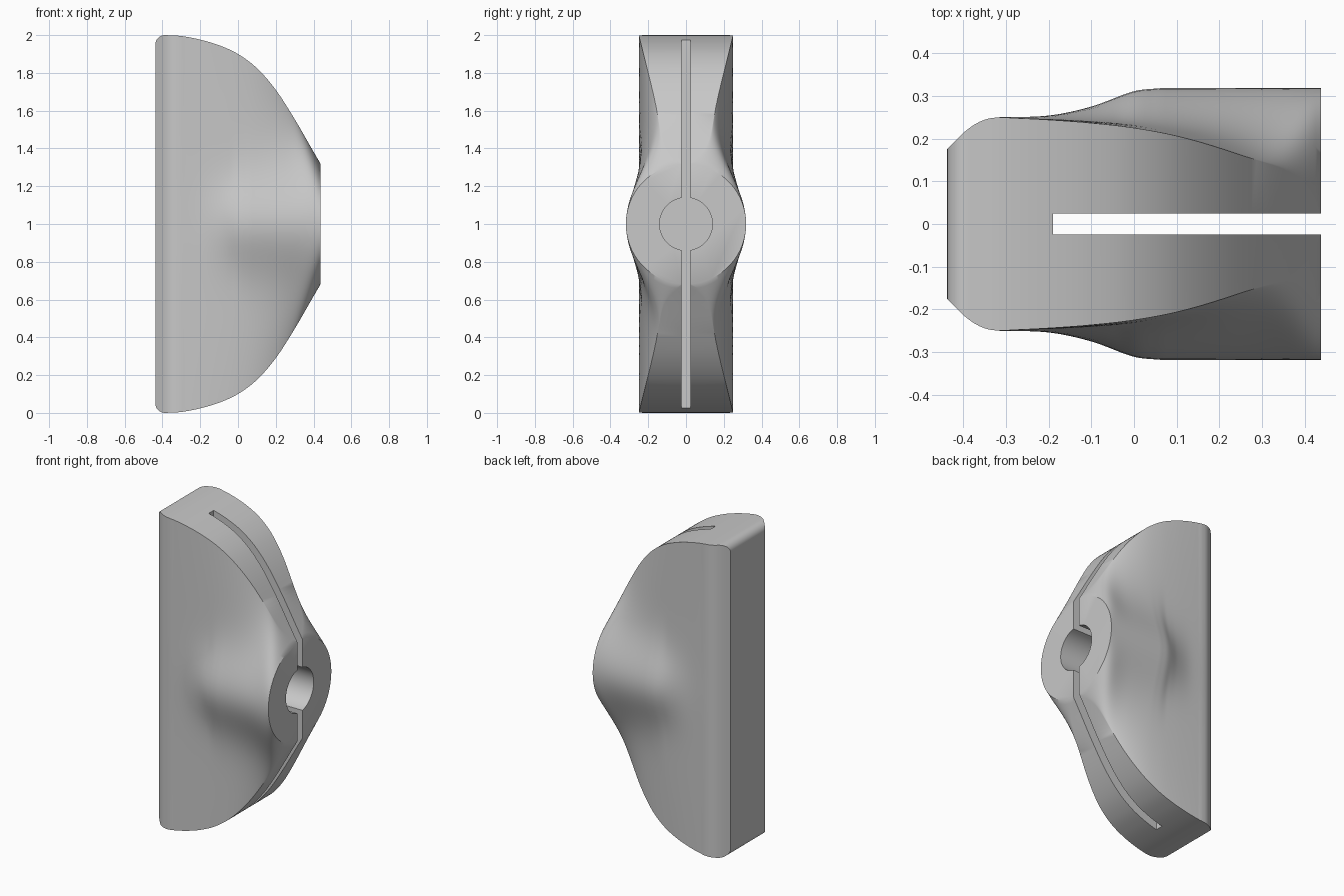
import bpy, bmesh, math

if "Cube" in bpy.data.objects:
    bpy.data.objects.remove(bpy.data.objects["Cube"])

X0, X1, R = -0.4375, 0.4375, 0.318   # back plane, front plane, hub radius


def curve(pts, x):
    """Smooth interpolation through (x, value) points."""
    if x <= pts[0][0]:
        return pts[0][1]
    if x >= pts[-1][0]:
        return pts[-1][1]
    i = max(k for k in range(len(pts) - 1) if pts[k][0] <= x)

    def slope(k):
        a, b = max(k - 1, 0), min(k + 1, len(pts) - 1)
        return (pts[b][1] - pts[a][1]) / (pts[b][0] - pts[a][0])
    (xa, ya), (xb, yb) = pts[i], pts[i + 1]
    d = xb - xa
    t = (x - xa) / d
    return ((2*t**3 - 3*t**2 + 1) * ya + (t**3 - 2*t**2 + t) * d * slope(i)
            + (3*t**2 - 2*t**3) * yb + (t**3 - t**2) * d * slope(i + 1))


OUTLINE = [(-0.3875, 1), (-0.3, 0.995), (-0.2, 0.976), (-0.1, 0.946), (0, 0.9),
           (0.1, 0.825), (0.2, 0.71), (0.3, 0.555), (0.4, 0.382), (X1, R)]
BACK = [(X0, 0.175), (-0.4, 0.213), (-0.37, 0.235), (-0.34, 0.247), (-0.3, 0.25)]
RIDGE = [(-0.32, 0.25), (-0.2, 0.254), (-0.1, 0.275), (0, 0.311), (0.06, R)]


def half_height(x):
    if x < -0.3875:                      # rounded rear corners
        return 0.95 + math.sqrt(max(0, 0.05**2 - (x + 0.3875)**2))
    return curve(OUTLINE, x)


def half_width(x, s):
    """Half thickness at x; s is the height as a share of the outline."""
    h = half_height(x)
    w = curve(BACK, x)
    if x > -0.3:                         # wing tapers toward the hub
        w = 0.25 * h + 0.125 * (1 - h) * (1 - s * s)
    rise = max(0, curve(RIDGE, x) - w) if x > -0.32 else 0
    sigma = max(0.14, math.sqrt(R * rise))
    y = w + rise * math.exp(-(s * h)**2 / (2 * sigma**2))
    t = max(0, (x - 0.2) / (X1 - 0.2))**4   # ends in a full disc
    return (1 - t) * y + t * R * math.sqrt(max(0, 1 - s * s))


# body: paired side surfaces, rim and end caps
xs = [X0 + 0.05 * (1 - math.cos(math.pi / 2 * i / 8)) for i in range(8)]
xs += [-0.3875 + (X1 + 0.3875) * i / 66 for i in range(67)]
N = 72
ss = [math.sin(math.pi * (j / N - 0.5)) for j in range(N + 1)]
bm = bmesh.new()
sides = []
for sign in (-1, 1):
    sides.append([[bm.verts.new((x, sign * half_width(x, s), 1 + s * half_height(x)))
                   for s in ss] for x in xs])
front, rear = sides
for i in range(len(xs) - 1):
    for g in sides:
        for j in range(N):
            bm.faces.new((g[i][j], g[i + 1][j], g[i + 1][j + 1], g[i][j + 1]))
    for j in (0, N):
        bm.faces.new((front[i][j], front[i + 1][j], rear[i + 1][j], rear[i][j]))
for i in (0, -1):
    bm.faces.new(front[i] + rear[i][::-1])
bmesh.ops.remove_doubles(bm, verts=bm.verts, dist=1e-5)
bmesh.ops.recalc_face_normals(bm, faces=bm.faces)
mesh = bpy.data.meshes.new("clamp_body")
bm.to_mesh(mesh)
bm.free()
body = bpy.data.objects.new("clamp_body", mesh)
bpy.context.collection.objects.link(body)

grey = bpy.data.materials.new("light_grey")
grey.diffuse_color = (0.58, 0.58, 0.58, 1)
grey.use_nodes = True
grey.node_tree.nodes["Principled BSDF"].inputs["Base Color"].default_value = grey.diffuse_color
mesh.materials.append(grey)

# cutters: round bore and full-height slot, sharing one floor
FLOOR = -0.19
length = 0.6 - FLOOR
bpy.ops.mesh.primitive_cylinder_add(vertices=64, radius=0.14, depth=length,
                                    location=(FLOOR + length / 2, 0, 1),
                                    rotation=(0, math.pi / 2, 0))
bore = bpy.context.object
bore.name = "bore_cutter"
bpy.ops.mesh.primitive_cube_add(size=1, location=(FLOOR + length / 2, 0, 1))
slot = bpy.context.object
slot.name = "slot_cutter"
slot.scale = (length, 0.05, 2.4)

for cutter in (bore, slot):
    cutter.hide_render = True
    bpy.context.view_layer.objects.active = body
    mod = body.modifiers.new(cutter.name, 'BOOLEAN')
    mod.operation = 'DIFFERENCE'
    mod.solver = 'EXACT'
    mod.object = cutter
    bpy.ops.object.modifier_apply(modifier=mod.name)
    bpy.data.objects.remove(cutter)

# smooth flanks, crisp edges
bpy.ops.object.select_all(action='DESELECT')
body.select_set(True)
bpy.context.view_layer.objects.active = body
bpy.ops.object.shade_smooth_by_angle(angle=math.radians(30))
